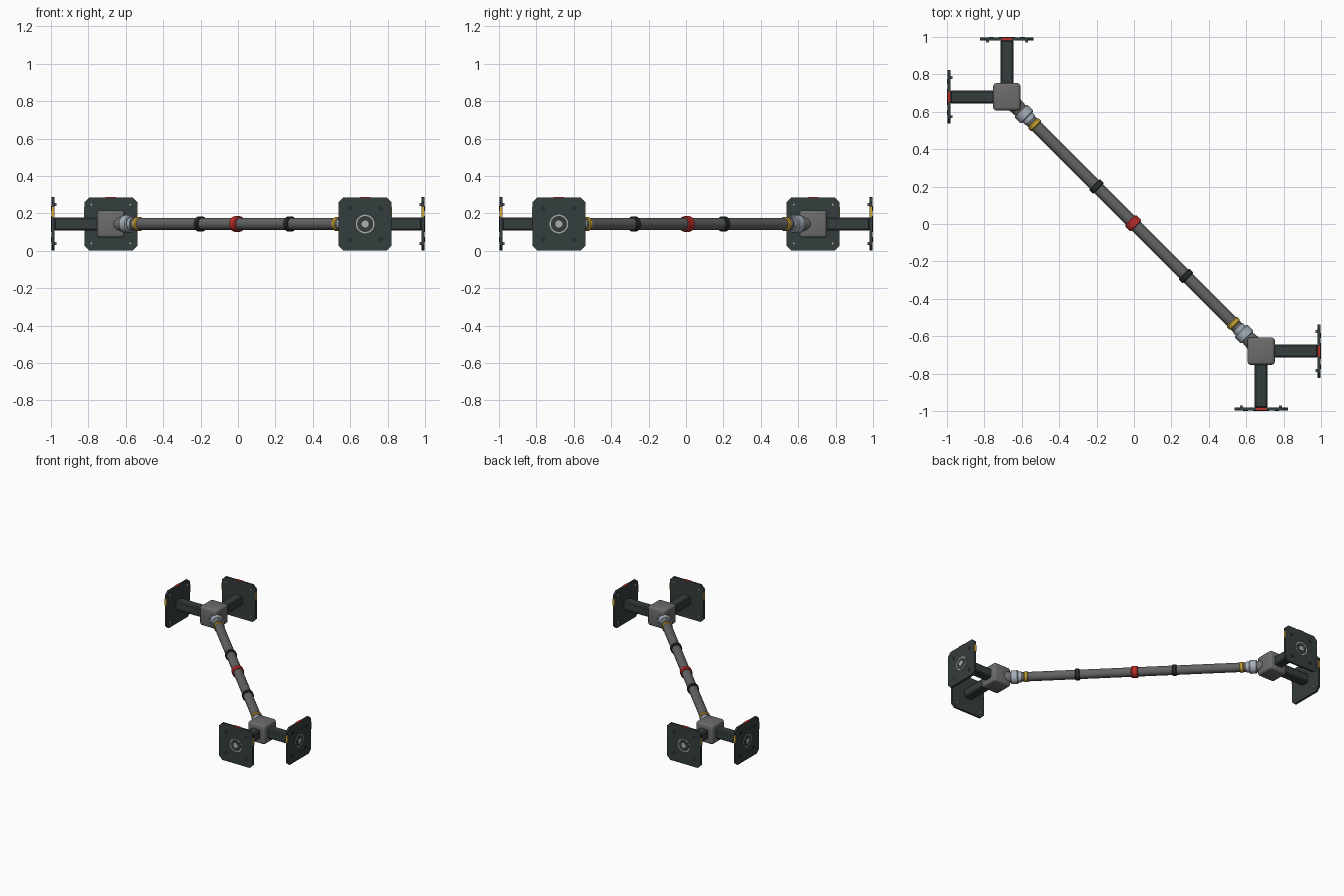
import bpy, bmesh, math
from mathutils import Matrix, Vector

if "Cube" in bpy.data.objects:
    bpy.data.objects.remove(bpy.data.objects["Cube"])


def material(name, rgb):
    m = bpy.data.materials.new(name)
    m.diffuse_color = (*rgb, 1)
    m.use_nodes = True
    m.node_tree.nodes["Principled BSDF"].inputs["Base Color"].default_value = m.diffuse_color
    return m


DARK = material("dark_steel", (0.036, 0.047, 0.047))
BLACK = material("black_steel", (0.02, 0.026, 0.027))
TUBE = material("tube_grey", (0.125, 0.125, 0.125))
JOINT = material("joint_grey", (0.15, 0.15, 0.152))
SILVER = material("pale_silver", (0.38, 0.43, 0.49))
LIGHT = material("light_grey", (0.42, 0.43, 0.43))
YELLOW = material("yellow", (0.62, 0.39, 0.035))
RED = material("red", (0.5, 0.028, 0.022))

ZC = 0.143       # height of the tube axis
J = 0.68         # joint offset from the centre
HALF = 0.142     # half width of a mounting plate


def finish(bm, name, mat, frame, smooth=False):
    mesh = bpy.data.meshes.new(name)
    bm.transform(frame)
    bmesh.ops.recalc_face_normals(bm, faces=bm.faces)
    bm.to_mesh(mesh)
    bm.free()
    ob = bpy.data.objects.new(name, mesh)
    bpy.context.collection.objects.link(ob)
    mesh.materials.append(mat)
    if smooth:
        bpy.ops.object.select_all(action='DESELECT')
        ob.select_set(True)
        bpy.context.view_layer.objects.active = ob
        bpy.ops.object.shade_smooth_by_angle(angle=math.radians(35))
    return ob


def box(name, mat, frame, centre, size, bevel=0, segments=1):
    bm = bmesh.new()
    bmesh.ops.create_cube(bm, size=1)
    bm.transform(Matrix.Translation(centre) @ Matrix.Diagonal((*size, 1)))
    if bevel:
        bmesh.ops.bevel(bm, geom=bm.edges[:], offset=bevel, segments=segments,
                        profile=0.5, affect='EDGES')
    return finish(bm, name, mat, frame, segments > 1)


def rod(name, mat, frame, x0, x1, r0, r1=None, y=0, z=0, sides=24):
    """Cylinder or cone lying along local x."""
    bm = bmesh.new()
    bmesh.ops.create_cone(bm, cap_ends=True, segments=sides, radius1=r0,
                          radius2=r0 if r1 is None else r1, depth=x1 - x0)
    bm.transform(Matrix.Translation(((x0 + x1) / 2, y, z))
                 @ Matrix.Rotation(math.pi / 2, 4, 'Y'))
    return finish(bm, name, mat, frame, True)


def band(name, mat, frame, centre, length, radius):
    """Collar with chamfered rims, turned from a profile."""
    c, h = 0.005, length / 2
    prof = [(-h, 0), (-h, radius - c), (-h + c, radius),
            (h - c, radius), (h, radius - c), (h, 0)]
    bm = bmesh.new()
    vs = [bm.verts.new((centre + a, r, 0)) for a, r in prof]
    es = [bm.edges.new(p) for p in zip(vs, vs[1:])]
    bmesh.ops.spin(bm, geom=vs + es, axis=(1, 0, 0), cent=(0, 0, 0),
                   angle=2 * math.pi, steps=24)
    bmesh.ops.remove_doubles(bm, verts=bm.verts, dist=1e-5)
    return finish(bm, name, mat, frame, True)


def plate(frame):
    """Square mounting plate with clipped corners, facing local x."""
    c = 0.026
    bm = bmesh.new()
    pts = []
    for sy, sz in ((1, 1), (-1, 1), (-1, -1), (1, -1)):
        pair = [(sy * HALF, sz * (HALF - c)), (sy * (HALF - c), sz * HALF)]
        pts += pair if sy * sz > 0 else pair[::-1]
    face = bm.faces.new([bm.verts.new((0.301, y, z)) for y, z in pts])
    out = bmesh.ops.extrude_face_region(bm, geom=[face])
    bmesh.ops.translate(bm, vec=(0.015, 0, 0),
                        verts=[v for v in out['geom'] if isinstance(v, bmesh.types.BMVert)])
    finish(bm, "mounting_plate", DARK, frame)


def foot(frame):
    """Square arm ending in a bolted mounting plate."""
    box("arm", DARK, frame, (0.185, 0, 0), (0.24, 0.07, 0.07), 0.008)
    plate(frame)
    # target ring and hub on the outer face
    rod("ring_mark", LIGHT, frame, 0.315, 0.3175, 0.050, sides=32)
    rod("ring_inner", DARK, frame, 0.315, 0.3185, 0.043, sides=32)
    rod("hub_mark", LIGHT, frame, 0.315, 0.320, 0.019)
    # bolts and sockets at the corners
    for sy in (-1, 1):
        for sz in (-1, 1):
            rod("socket", BLACK, frame, 0.315, 0.3185, 0.013, y=sy * 0.083, z=sz * 0.083, sides=12)
            rod("bolt", LIGHT, frame, 0.291, 0.302, 0.008, y=sy * 0.104, z=sz * 0.104, sides=8)
    # coloured edge tabs
    box("top_tab", RED, frame, (0.3085, 0, HALF), (0.017, 0.056, 0.004))
    for sy in (-1, 1):
        box("side_tab", YELLOW, frame, (0.3085, sy * HALF, 0.064), (0.017, 0.004, 0.055))


# end assemblies: joint block with two feet at right angles
for s in (-1, 1):
    base = Matrix.Translation((s * J, -s * J, ZC))
    box("joint_block", JOINT, base, (0, 0, 0), (0.146, 0.146, 0.146), 0.016, 3)
    for angle in ((0, -90) if s > 0 else (180, 90)):
        foot(base @ Matrix.Rotation(math.radians(angle), 4, 'Z'))

# diagonal tube with its fittings
axis = Matrix.Translation((0, 0, ZC)) @ Matrix.Rotation(math.radians(-45), 4, 'Z')
rod("main_tube", TUBE, axis, -0.82, 0.82, 0.033, sides=20)
band("centre_band", RED, axis, -0.006, 0.046, 0.042)
for d in (-0.283, 0.393):
    band("clamp_band", BLACK, axis, d, 0.032, 0.041)
for flip in (0, math.pi):
    end = axis @ Matrix.Rotation(flip, 4, 'Z')
    band("yellow_band", YELLOW, end, 0.752, 0.028, 0.038)
    band("end_collar", SILVER, end, 0.832, 0.052, 0.048)
    rod("sleeve", SILVER, end, 0.785, 0.81, 0.037)
    rod("neck", JOINT, end, 0.85, 0.93, 0.038, 0.045)
